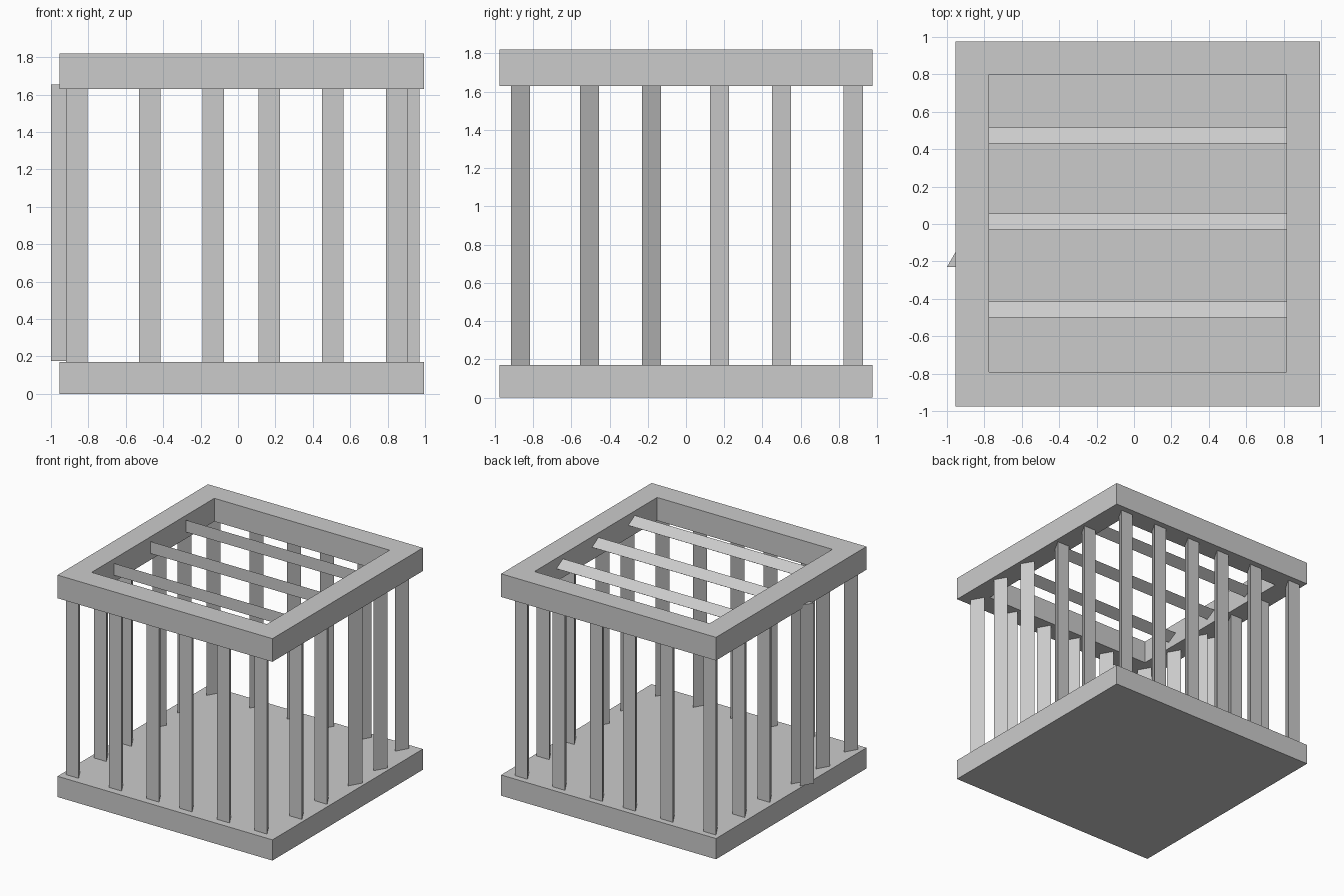
import bpy, bmesh

if "Cube" in bpy.data.objects:
    bpy.data.objects.remove(bpy.data.objects["Cube"])


def make_prism(name, profile, lo, hi, place):
    """Extrude a 2D profile from lo to hi; place maps (a, b, t) to xyz."""
    bm = bmesh.new()
    rings = [[bm.verts.new(place(a, b, t)) for a, b in profile] for t in (lo, hi)]
    n = len(profile)
    bm.faces.new(rings[0])
    bm.faces.new(rings[1])
    for i in range(n):
        j = (i + 1) % n
        bm.faces.new((rings[0][i], rings[0][j], rings[1][j], rings[1][i]))
    bmesh.ops.recalc_face_normals(bm, faces=bm.faces)
    mesh = bpy.data.meshes.new(name)
    bm.to_mesh(mesh)
    bm.free()
    obj = bpy.data.objects.new(name, mesh)
    bpy.context.collection.objects.link(obj)
    return obj


def rect(x0, x1, y0, y1):
    return [(x0, y0), (x1, y0), (x1, y1), (x0, y1)]


def upright(a, b, t):
    return (a, b, t)


def bar(name, x, y, z0=0.165, z1=1.65):
    """Triangular bar, flat side towards the nearer of front and back."""
    s = 1 if y > 0 else -1
    tri = [(x - 0.0575, y + s * 0.05), (x + 0.0575, y + s * 0.05), (x, y - s * 0.05)]
    return make_prism(name, tri, z0, z1, upright)


# Solid floor slab
outer = rect(-0.955, 0.995, -0.975, 0.975)
make_prism("floor_slab", outer, 0, 0.17, upright)

# Open top frame: outer and inner loops joined by quads
inner = rect(-0.775, 0.815, -0.79, 0.80)
bm = bmesh.new()
loops = [[bm.verts.new((x, y, z)) for x, y in prof]
         for prof, z in ((outer, 1.63), (outer, 1.82), (inner, 1.82), (inner, 1.63))]
for k in range(4):
    a, b = loops[k], loops[(k + 1) % 4]
    for i in range(4):
        j = (i + 1) % 4
        bm.faces.new((a[i], a[j], b[j], b[i]))
bmesh.ops.recalc_face_normals(bm, faces=bm.faces)
mesh = bpy.data.meshes.new("top_frame")
bm.to_mesh(mesh)
bm.free()
bpy.context.collection.objects.link(bpy.data.objects.new("top_frame", mesh))

# Front and back rows of bars
for i, x in enumerate((-0.8625, -0.4725, -0.1325, 0.1675, 0.5075, 0.8475)):
    bar(f"front_bar_{i + 1}", x, -0.865)
    bar(f"back_bar_{i + 1}", x, 0.875)

# Left and right rows of bars
for i, y in enumerate((-0.505, -0.18, 0.175, 0.50)):
    bar(f"left_bar_{i + 1}", -0.8625, y)
    bar(f"right_bar_{i + 1}", 0.9125, y)

# Extra bar standing proud of the left side
bar("left_outer_bar", -0.9425, -0.18, 0.175, 1.655)

# Triangular roof slats, flat side to the front
for i, y in enumerate((-0.50, -0.03, 0.43)):
    tri = [(y, 1.685), (y, 1.783), (y + 0.085, 1.734)]
    make_prism(f"roof_slat_{i + 1}", tri, -0.82, 0.86, lambda a, b, t: (t, a, b))
